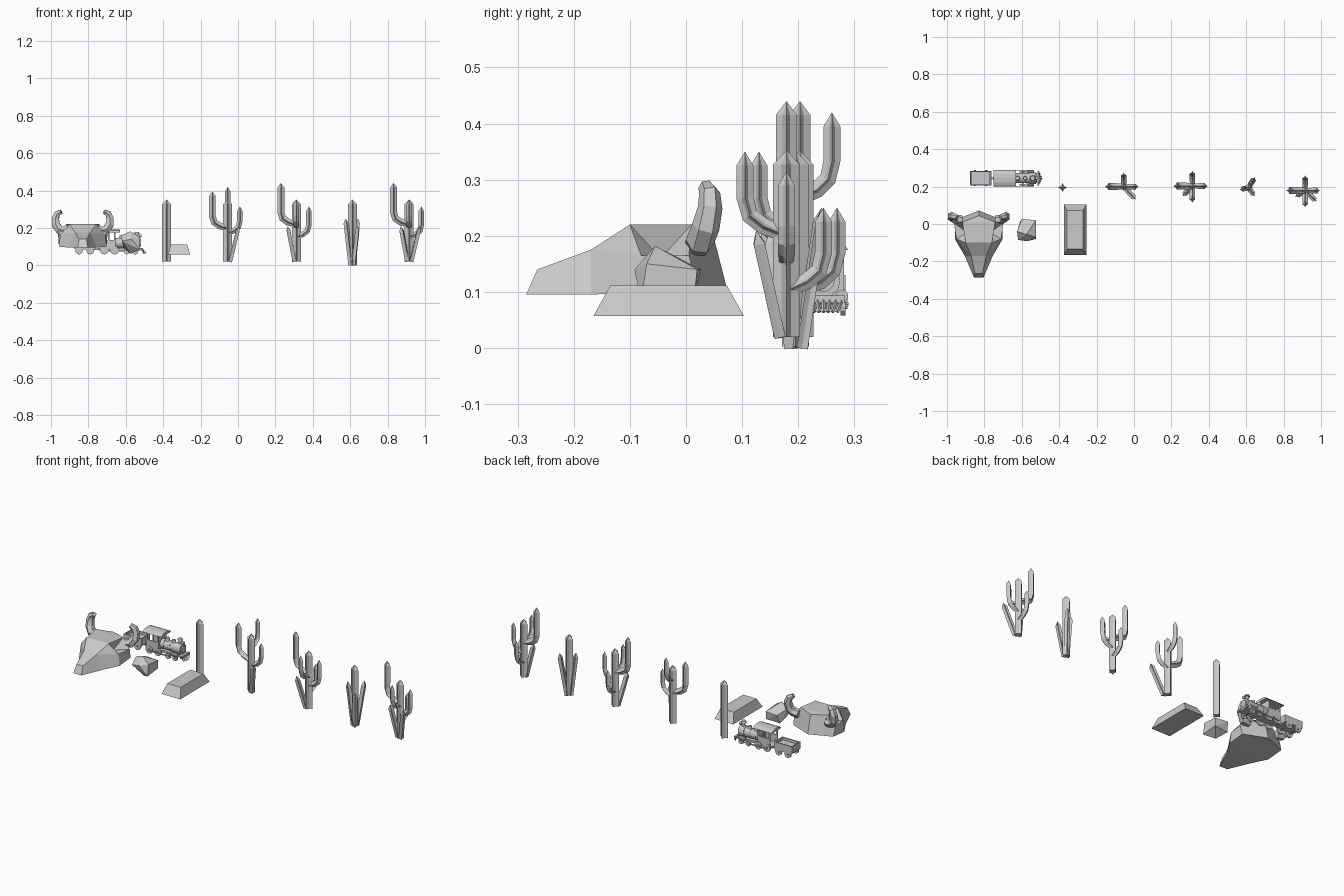
import bpy, bmesh, math
from mathutils import Vector as V, Matrix

if "Cube" in bpy.data.objects:
    bpy.data.objects.remove(bpy.data.objects["Cube"])


def make(name, verts, faces):
    me = bpy.data.meshes.new(name)
    me.from_pydata([tuple(v) for v in verts], [], faces)
    bm = bmesh.new()
    bm.from_mesh(me)
    bmesh.ops.recalc_face_normals(bm, faces=bm.faces)
    bm.to_mesh(me)
    bm.free()
    ob = bpy.data.objects.new(name, me)
    bpy.context.collection.objects.link(ob)
    return ob


def sweep(name, path, radii, side, sides, inner=1.0, tip=None):
    """Sweep a ring (star if inner < 1) along a path lying in the plane normal to side."""
    path = [V(p) for p in path]
    n = V(side).normalized()
    vs, fs = [], []
    for i, p in enumerate(path):
        a, b = path[max(i - 1, 0)], path[min(i + 1, len(path) - 1)]
        t1 = (p - a).normalized() if i else (b - p).normalized()
        t2 = (b - p).normalized() if p != b else t1
        t = (t1 + t2).normalized()
        u = n.cross(t).normalized()
        w = t.cross(u)
        for k in range(sides):
            r = radii[i] * (inner if k % 2 else 1)
            ang = 2 * math.pi * k / sides
            vs.append(p + (w * math.cos(ang) + u * math.sin(ang)) * r)
    for i in range(len(path) - 1):
        for k in range(sides):
            j = (k + 1) % sides
            fs.append((i * sides + k, i * sides + j, (i + 1) * sides + j, (i + 1) * sides + k))
    fs.append(tuple(range(sides)))
    e = (len(path) - 1) * sides
    if tip is not None:
        vs.append(V(tip))
        fs += [(e + k, e + (k + 1) % sides, len(vs) - 1) for k in range(sides)]
    else:
        fs.append(tuple(range(e, e + sides)))
    return make(name, vs, fs)


def stem(name, base, top, r, side=(1, 0, 0)):
    base, top = V(base), V(top)
    neck = top - (top - base).normalized() * 0.025
    return sweep(name, [base, neck], [r, r], side, 8, 0.5, top)


def arm(name, c, d, length, z0, ztip, r):
    d = V((d[0], d[1], 0))
    at = lambda f, z: V((c[0], c[1], z)) + d * length * f
    path = [at(0, z0), at(.55, z0 + .017), at(.88, z0 + .036), at(1, z0 + .068), at(1, ztip - .025)]
    return sweep(name, path, [r * .8, r, r, r, r], (-d.y, d.x, 0), 8, 0.5, at(1, ztip))


def lean(name, c, z0, tip, r=.014):
    d = V((tip[0] - c[0], tip[1] - c[1], 0))
    base = V((c[0], c[1], z0)) + d * .22
    return stem(name, base, tip, r, (-d.y, d.x, 0))


# Cacti: centre, base height, side arms, leaning shoots
L, R, F, B = (-1, 0), (1, 0), (0, -1), (0, 1)
cacti = [
    ((-.382, .195), .02, [], []),
    ((-.055, .2), .02, [(L, .082, .195, .395, .018), (R, .065, .17, .315, .015), (B, .06, .265, .42, .015)],
     [(.005, .135, .21)]),
    ((.312, .203), .02, [(L, .083, .215, .44, .019), (R, .067, .15, .315, .015),
                         (F, .073, .2, .35, .015), (B, .066, .102, .25, .015)], [(.265, .155, .21)]),
    ((.612, .195), .003, [], [(.575, .185, .25), (.642, .242, .25), (.64, .157, .21)]),
    ((.915, .179), .02, [(L, .083, .215, .44, .019), (R, .065, .15, .315, .015),
                         (F, .074, .2, .35, .015), (B, .066, .102, .25, .015)],
     [(.972, .125, .21), (.87, .15, .21)]),
]
for i, (c, z0, arms, leans) in enumerate(cacti, 1):
    stem(f"cactus_{i}_trunk", (*c, z0), (*c, .352), .024)
    for j, (d, ln, za, zt, r) in enumerate(arms, 1):
        arm(f"cactus_{i}_arm_{j}", c, d, ln, za, zt, r)
    for j, t in enumerate(leans, 1):
        lean(f"cactus_{i}_shoot_{j}", c, z0 - .003 if z0 < .01 else z0, t)

# Horned skull: half outline mirrored
SX = -.83
half = [(.026, -.285, .095), (.02, -.265, .14), (.04, -.17, .175), (.075, -.17, .095),
        (.07, -.1, .22), (.088, .01, .22), (.12, -.08, .165), (.128, -.08, .1),
        (.132, .005, .165), (.128, .02, .11), (.062, -.045, .16)]
n = len(half)
vs = [(SX + x, y, z) for x, y, z in half] + [(SX - x, y, z) for x, y, z in half]
vs += [(SX, .045, .215), (SX, .072, .11)]
K, Q = 2 * n, 2 * n + 1
sidef = [(0, 1, 2, 3), (3, 2, 6, 7), (2, 4, 6), (4, 10, 6), (6, 10, 8), (4, 5, 10),
         (5, 8, 10), (6, 8, 9, 7), (5, K, Q), (5, Q, 9, 8)]
mir = lambda f: tuple(k + n if k < n else k for k in f)
fs = sidef + [mir(f) for f in sidef]
fs += [(a, a + n, b + n, b) for a, b in ((0, 1), (1, 2), (2, 4), (4, 5), (0, 3), (3, 7), (7, 9))]
fs += [(5, 5 + n, K), (9, 9 + n, Q)]
make("skull", vs, fs)
for s, nm in ((-1, "left"), (1, "right")):
    pts = [(.09, .022, .185), (.125, .025, .19), (.143, .035, .215), (.146, .043, .25),
           (.137, .042, .275), (.115, .035, .288)]
    sweep("skull_horn_" + nm, [(SX + s * x, y, z) for x, y, z in pts],
          [.024, .026, .025, .022, .019, .013], (0, 1, 0), 6)


# Rocks
def hull(name, pts):
    me = bpy.data.meshes.new(name)
    bm = bmesh.new()
    for p in pts:
        bm.verts.new(p)
    bmesh.ops.convex_hull(bm, input=bm.verts)
    bm.to_mesh(me)
    bm.free()
    bpy.context.collection.objects.link(bpy.data.objects.new(name, me))


hull("boulder", [(-.575, -.055, .182), (-.525, .02, .14), (-.525, -.07, .15), (-.525, -.08, .085),
                 (-.525, .015, .095), (-.6, .027, .14), (-.625, -.04, .16), (-.62, -.085, .13),
                 (-.57, -.092, .14), (-.61, .01, .09), (-.575, -.04, .062)])
hull("slab", [(-.315 + s * hx, -.031 + t * hy, z) for s in (-1, 1) for t in (-1, 1)
              for hx, hy, z in ((.06, .134, .057), (.043, .104, .111))])


# Train
TY = .245


def box(name, x0, x1, hy, z0, z1, y=0):
    p = [(x, TY + y + s * hy, z) for x in (x0, x1) for s in (-1, 1) for z in (z0, z1)]
    return make(name, p, [(0, 1, 3, 2), (4, 5, 7, 6), (0, 1, 5, 4), (2, 3, 7, 6), (0, 2, 6, 4), (1, 3, 7, 5)])


def tube(name, a, b, r1, r2=None, sides=12):
    a, b = V((a[0], TY + a[1], a[2])), V((b[0], TY + b[1], b[2]))
    side = (0, 0, 1) if abs((b - a).z) < .001 else (0, 1, 0)
    return sweep(name, [a, b], [r1, r2 or r1], side, sides)


# locomotive frame, boiler and fittings
box("loco_frame", -.745, -.515, .027, .08, .092)
tube("boiler", (-.66, 0, .12), (-.535, 0, .12), .027)
tube("smokebox", (-.56, 0, .12), (-.525, 0, .12), .03)
tube("smokebox_door", (-.525, 0, .12), (-.518, 0, .12), .02)
for x in (-.635, -.595):
    tube("boiler_band", (x - .003, 0, .12), (x + .003, 0, .12), .0285)
tube("chimney", (-.542, 0, .14), (-.542, 0, .168), .008, .01)
tube("chimney_cap", (-.542, 0, .168), (-.542, 0, .178), .016, .012)
tube("steam_dome", (-.582, 0, .14), (-.582, 0, .16), .012, .009)
tube("sand_dome", (-.622, 0, .14), (-.622, 0, .162), .014, .01)
tube("headlamp", (-.53, 0, .157), (-.517, 0, .157), .008)

# cab with open windows and curved roof
box("cab_floor", -.74, -.655, .036, .085, .092)
box("cab_front", -.662, -.655, .036, .09, .175)
for s in (-1, 1):
    box("cab_side", -.735, -.655, .003, .09, .135, s * .034)
    for x in (-.735, -.695, -.664):
        box("cab_post", x, x + .008, .003, .13, .178, s * .034)
arc = [(.044 * math.cos(a), .175 + .016 * math.sin(a)) for a in [math.pi * k / 6 for k in range(7)]]
rv = [(x, TY + y, z) for x in (-.752, -.632) for y, z in arc]
make("cab_roof", rv, [tuple(range(7)), tuple(range(7, 14)), (0, 6, 13, 7)]
     + [(k, k + 1, k + 8, k + 7) for k in range(6)])

# slatted cowcatcher and front beam
box("front_beam", -.517, -.507, .038, .08, .094)
for k in range(-3, 4):
    tube("cowcatcher_slat", (-.51, k * .011, .085), (-.492 - abs(k) * .004, k * .008, .064), .0035, sides=4)

# tender as an open box
box("tender_floor", -.872, -.765, .036, .085, .093)
for s in (-1, 1):
    box("tender_side", -.877, -.762, .003, .09, .13, s * .036)
for x in (-.877, -.768):
    box("tender_end", x, x + .006, .036, .09, .13)
box("tender_load", -.87, -.77, .034, .093, .115)
box("coupling", -.77, -.735, .006, .082, .09)

# wheels, hubs and drive rods
for x, r in ((-.85, .02), (-.79, .02), (-.715, .023), (-.66, .023), (-.595, .016), (-.55, .016)):
    for s in (-1, 1):
        z = .058 + r
        tube("wheel", (x, s * .03, z), (x, s * .039, z), r)
        tube("wheel_hub", (x, s * .037, z), (x, s * .043, z), r * .3, sides=8)
    tube("axle", (x, -.03, .058 + r), (x, .03, .058 + r), .004, sides=6)
for s in (-1, 1):
    box("drive_rod", -.72, -.57, .002, .075, .081, s * .043)
    tube("steam_cylinder", (-.575, s * .033, .093), (-.535, s * .033, .093), .011, sides=10)
